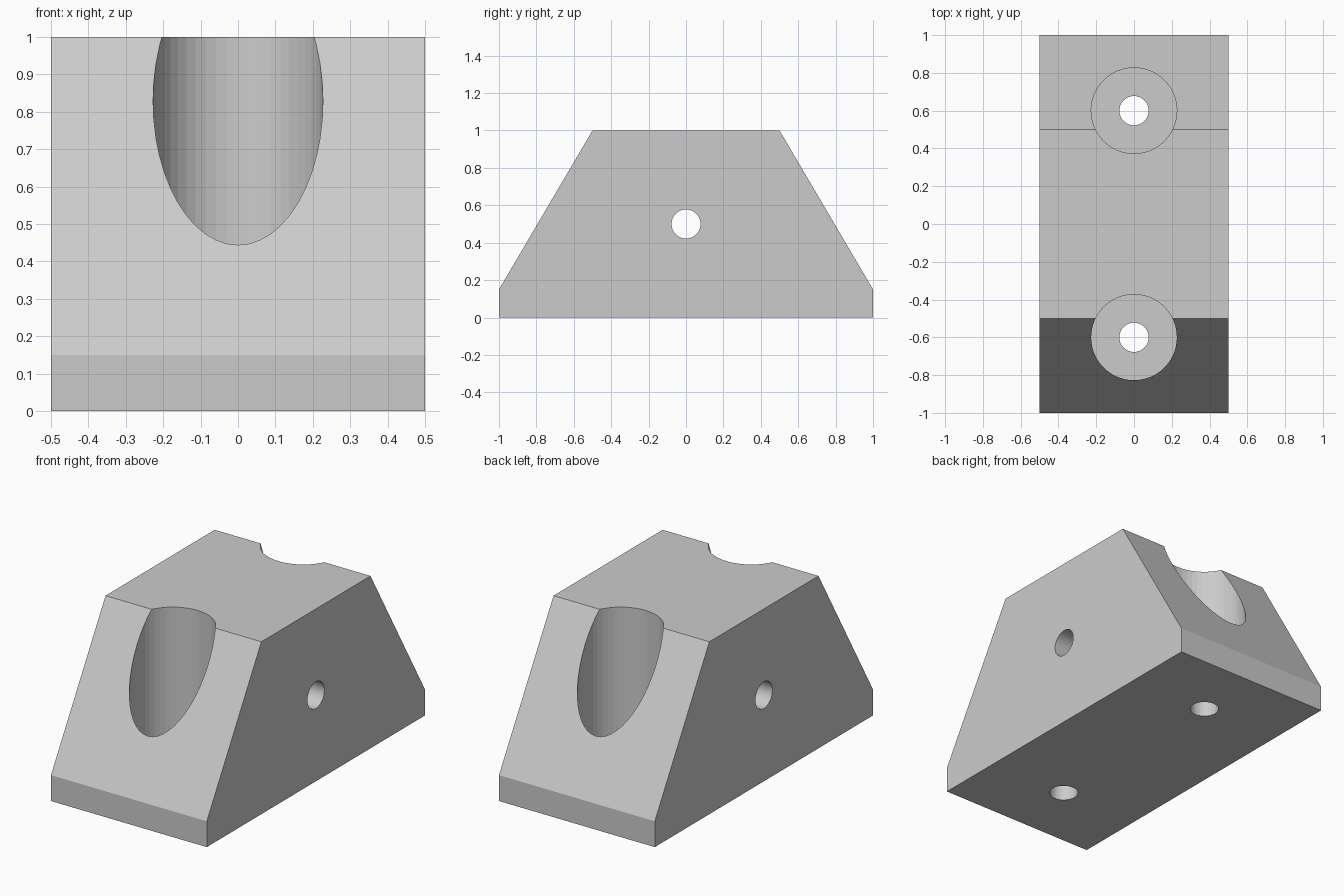
import bpy, bmesh
from math import pi

if "Cube" in bpy.data.objects:
    bpy.data.objects.remove(bpy.data.objects["Cube"])

# Block: side profile in (y, z), extruded across x
profile = [(-1, 0), (1, 0), (1, 0.15), (0.5, 1), (-0.5, 1), (-1, 0.15)]
bm = bmesh.new()
face = bm.faces.new([bm.verts.new((-0.5, y, z)) for y, z in profile])
ext = bmesh.ops.extrude_face_region(bm, geom=[face])
bmesh.ops.translate(bm, vec=(1, 0, 0),
                    verts=[v for v in ext["geom"] if isinstance(v, bmesh.types.BMVert)])
bmesh.ops.recalc_face_normals(bm, faces=bm.faces)
mesh = bpy.data.meshes.new("mounting_block")
bm.to_mesh(mesh)
bm.free()
block = bpy.data.objects.new("mounting_block", mesh)
bpy.context.collection.objects.link(block)


def drill(name, radius, depth, location, rotation=(0, 0, 0)):
    """Cut a round hole into the block."""
    bpy.ops.mesh.primitive_cylinder_add(vertices=48, radius=radius, depth=depth,
                                        location=location, rotation=rotation)
    cutter = bpy.context.object
    cutter.name = name
    cutter.hide_render = True
    mod = block.modifiers.new(name, 'BOOLEAN')
    mod.operation = 'DIFFERENCE'
    mod.solver = 'EXACT'
    mod.object = cutter
    bpy.context.view_layer.objects.active = block
    bpy.ops.object.modifier_apply(modifier=mod.name)
    bpy.data.objects.remove(cutter)


# Screw holes with wide head recesses, front and back
for y in (-0.6, 0.6):
    drill("head_recess_cutter", 0.227, 1.2, (0, y, 0.75))
    drill("screw_hole_cutter", 0.0775, 1, (0, y, 0.2))

# Cross hole through both sides
drill("cross_hole_cutter", 0.0775, 2, (0, 0, 0.5), (0, pi / 2, 0))
